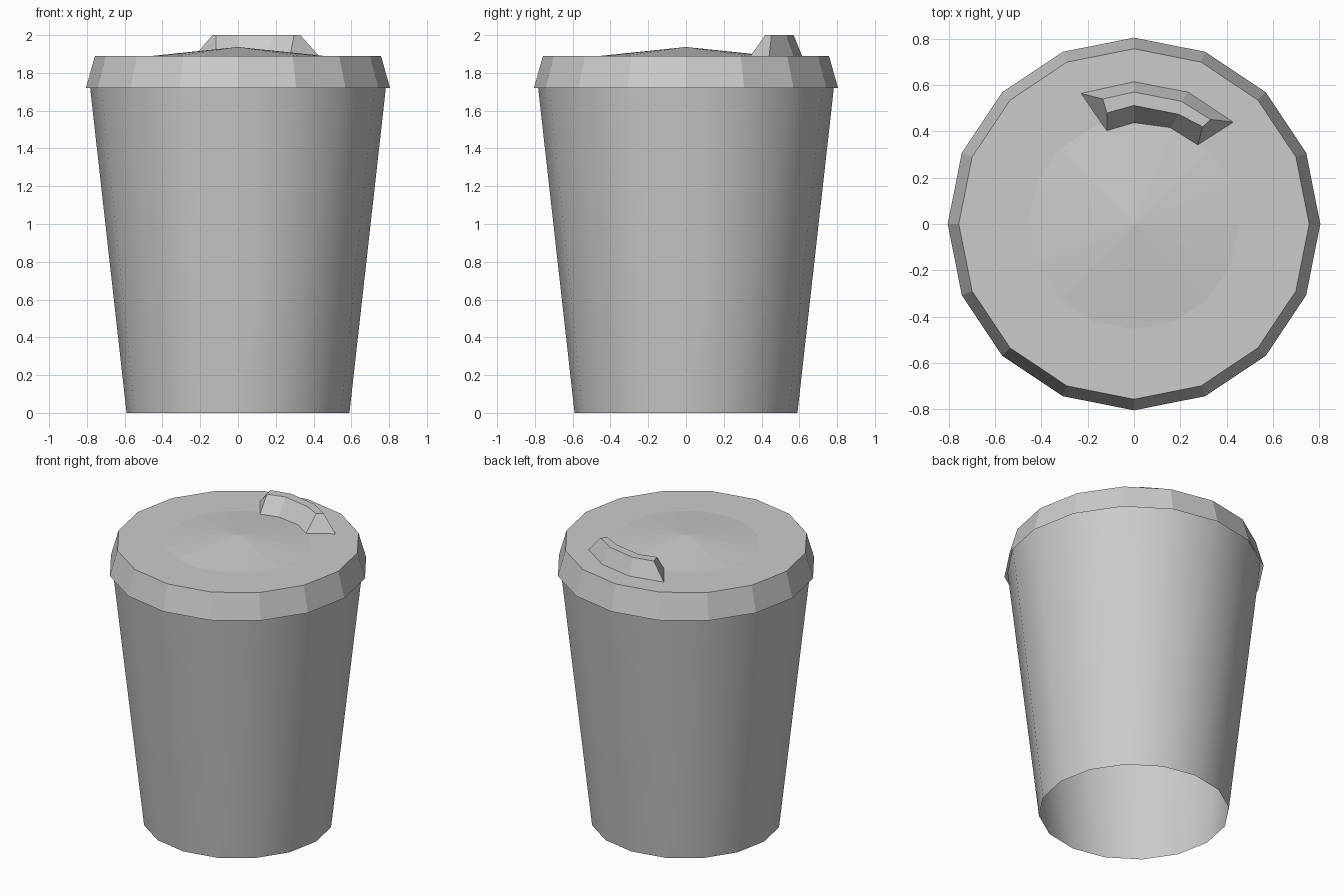
import bpy, bmesh, math

if "Cube" in bpy.data.objects:
    bpy.data.objects.remove(bpy.data.objects["Cube"])

SIDES = 16


def new_object(name, bm, smooth=False):
    mesh = bpy.data.meshes.new(name)
    bm.to_mesh(mesh)
    bm.free()
    for p in mesh.polygons:
        p.use_smooth = smooth
    ob = bpy.data.objects.new(name, mesh)
    bpy.context.collection.objects.link(ob)
    return ob


def lathe(name, profile, smooth=False):
    """Revolve (radius, z) points, bottom to top; radius 0 makes a tip."""
    bm = bmesh.new()
    rings = []
    for r, z in profile:
        n = SIDES if r > 0 else 1
        rings.append([bm.verts.new((r * math.cos(2 * math.pi * i / SIDES),
                                    r * math.sin(2 * math.pi * i / SIDES), z))
                      for i in range(n)])
    for a, b in zip(rings, rings[1:]):
        for i in range(SIDES):
            j = (i + 1) % SIDES
            if len(b) == 1:
                bm.faces.new((a[i], a[j], b[0]))
            else:
                bm.faces.new((a[i], a[j], b[j], b[i]))
    return new_object(name, bm, smooth)


# Tapered cup wall, a thin open shell
lathe("cup_wall", [(0.59, 0), (0.786, 1.75)], smooth=True)

# Lid with sloped rim, flat top and shallow central cone
lathe("lid", [(0.805, 1.72), (0.757, 1.89), (0.455, 1.89), (0, 1.937)])

# Curved sipping spout: four stations along an arc
outer_base = [(-0.23, 0.565), (0, 0.615), (0.235, 0.57), (0.43, 0.44)]
outer_top = [(-0.135, 0.54), (0, 0.57), (0.205, 0.53), (0.33, 0.452)]
inner_top = [(-0.117, 0.48), (0, 0.512), (0.193, 0.474), (0.297, 0.42)]
inner_base = [(-0.117, 0.40), (0, 0.435), (0.155, 0.415), (0.275, 0.34)]
bm = bmesh.new()
rows = [[bm.verts.new((x, y, z)) for x, y in pts] for pts, z in
        ((outer_base, 1.888), (outer_top, 2.0), (inner_top, 2.0), (inner_base, 1.888))]
for a, b in zip(rows, rows[1:]):
    for i in range(3):
        bm.faces.new((a[i], a[i + 1], b[i + 1], b[i]))
for end in (0, 3):
    bm.faces.new([row[end] for row in rows])
bmesh.ops.recalc_face_normals(bm, faces=bm.faces)
if max(bm.faces, key=lambda f: f.calc_center_median().z).normal.z < 0:
    bmesh.ops.reverse_faces(bm, faces=bm.faces)
new_object("spout", bm)
